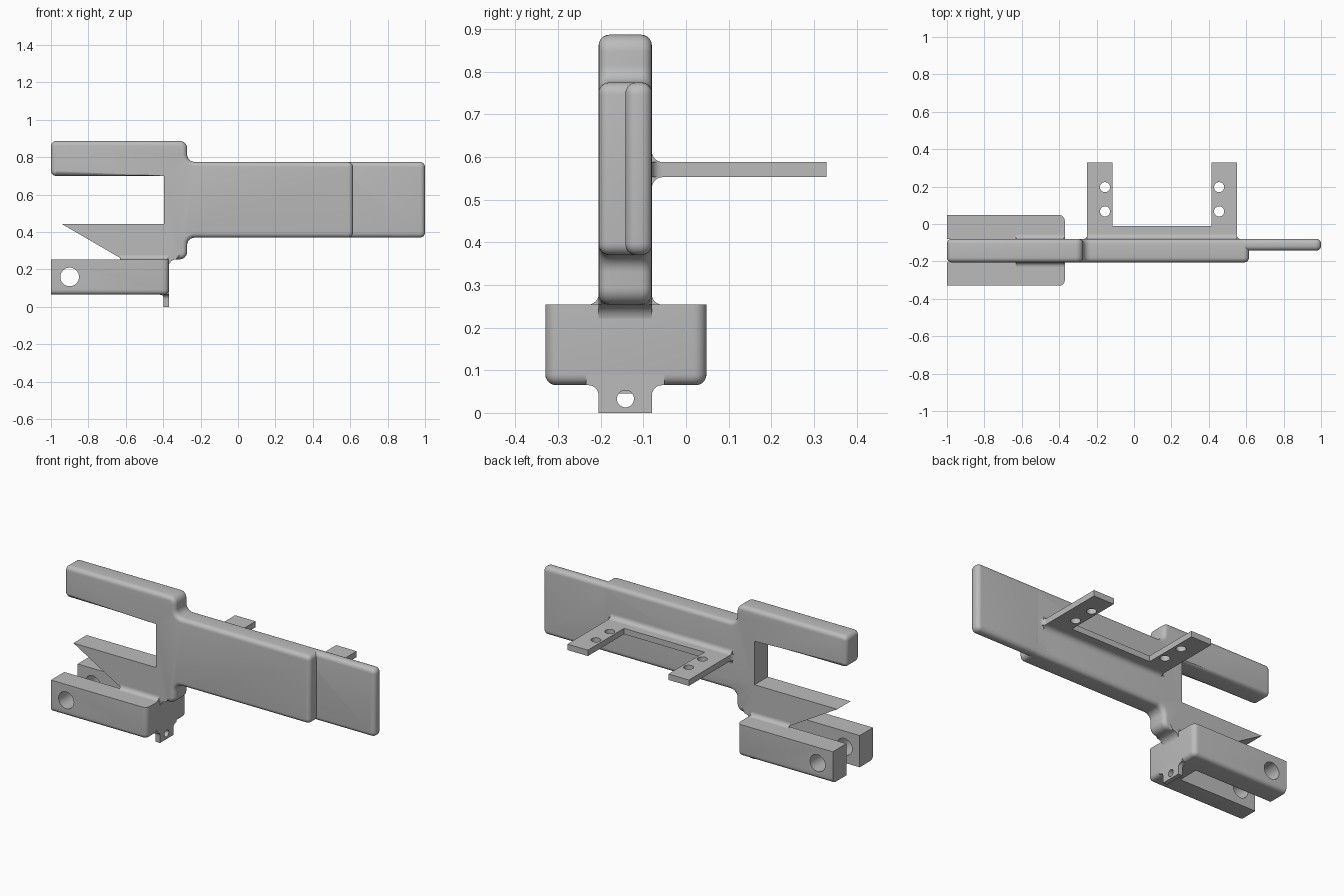
import bpy, bmesh, math
from mathutils import Vector

cube = bpy.data.objects.get("Cube")
if cube:
    bpy.data.objects.remove(cube, do_unlink=True)

grey = bpy.data.materials.new("plain grey")
grey.use_nodes = True
grey.diffuse_color = (0.5, 0.5, 0.5, 1)
grey.node_tree.nodes["Principled BSDF"].inputs["Base Color"].default_value = (0.5, 0.5, 0.5, 1)

BACK, FRONT, ROUND = -0.08, -0.205, 0.025
PLACE = {"X": lambda a, b, t: (t, a, b),
         "Y": lambda a, b, t: (a, t, b),
         "Z": lambda a, b, t: (a, b, t)}


def rounded(points, steps=6):
    """Outline of (a, b, radius) corners with arcs where the radius is not zero."""
    out = []
    for i, (a, b, r) in enumerate(points):
        p = Vector((a, b))
        if not r:
            out.append(p)
            continue
        u = (Vector(points[i - 1][:2]) - p).normalized()
        v = (Vector(points[(i + 1) % len(points)][:2]) - p).normalized()
        half = u.angle(v) / 2
        centre = p + (u + v).normalized() * r / math.sin(half)
        start = p + u * r / math.tan(half) - centre
        end = p + v * r / math.tan(half) - centre
        sweep = start.angle(end)
        for k in range(steps + 1):
            f = k / steps
            out.append(centre + (start * math.sin((1 - f) * sweep)
                                 + end * math.sin(f * sweep)) / math.sin(sweep))
    return out


def prism(name, outline, axis, lo, hi, rim=None, width=ROUND):
    """Extrude an outline along an axis, rounding the cap edges chosen by rim(midpoint)."""
    bm = bmesh.new()
    place = PLACE[axis]
    ends = [[bm.verts.new(place(p[0], p[1], t)) for p in outline] for t in (lo, hi)]
    caps = [bm.faces.new(e) for e in ends]
    n = len(outline)
    for i in range(n):
        j = (i + 1) % n
        bm.faces.new((ends[0][i], ends[0][j], ends[1][j], ends[1][i]))
    bmesh.ops.recalc_face_normals(bm, faces=bm.faces)
    if rim:
        edges = [e for c in caps for e in c.edges
                 if rim((e.verts[0].co + e.verts[1].co) / 2)]
        bmesh.ops.bevel(bm, geom=edges, offset=width, segments=5, profile=0.5,
                        affect="EDGES", clamp_overlap=False)
    mesh = bpy.data.meshes.new(name)
    bm.to_mesh(mesh)
    bm.free()
    mesh.materials.append(grey)
    ob = bpy.data.objects.new(name, mesh)
    bpy.context.collection.objects.link(ob)
    return ob


def activate(ob):
    bpy.ops.object.select_all(action="DESELECT")
    ob.select_set(True)
    bpy.context.view_layer.objects.active = ob


def drill(ob, axis, a, b, r, lo, hi):
    """Cut a round hole along an axis."""
    ring = [(a + r * math.cos(math.tau * k / 32), b + r * math.sin(math.tau * k / 32))
            for k in range(32)]
    cutter = prism("hole_cutter", ring, axis, lo, hi)
    cutter.hide_render = True
    activate(ob)
    mod = ob.modifiers.new("hole", "BOOLEAN")
    mod.operation, mod.solver, mod.object = "DIFFERENCE", "EXACT", cutter
    bpy.ops.object.modifier_apply(modifier=mod.name)
    bpy.data.objects.remove(cutter, do_unlink=True)


def fillet(name, corner, d1, d2, r, axis, lo, hi):
    """Concave strip filling an inside corner."""
    c, u, v = Vector(corner), Vector(d1), Vector(d2)
    arc = [c + r * (u + v - u * math.cos(t) - v * math.sin(t))
           for t in (math.pi / 2 * k / 6 for k in range(7))]
    return prism(name, [c] + arc, axis, lo, hi)


parts = []

# Main body: upper arm, broad block, and lower wedge running down into the fork
body = rounded([(-1, 0.7, 0.028), (-1, 0.887, 0.028), (-0.272, 0.887, 0.04),
                (-0.272, 0.775, 0.04), (0.615, 0.775, 0.028), (0.615, 0.37, 0.028),
                (-0.272, 0.37, 0.04), (-0.272, 0.254, 0.04), (-0.371, 0.254, 0.04),
                (-0.371, 0.18, 0), (-0.49, 0.18, 0), (-0.94, 0.442, 0),
                (-0.395, 0.442, 0), (-0.395, 0.7, 0)])
parts.append(prism("main_body", body, "Y", FRONT, BACK,
                   lambda m: m.z > 0.69 or (m.x > -0.33 and m.z > 0.25)))

# Thin end plate, flush with the back of the body
plate = rounded([(0.5, 0.37, 0.028), (1, 0.37, 0.028), (1, 0.775, 0.028), (0.5, 0.775, 0.028)])
parts.append(prism("end_plate", plate, "Y", -0.142, BACK, lambda m: True))

# Fork with two arms and a cross hole
fork = rounded([(-1, -0.33, 0), (-0.37, -0.33, 0.03), (-0.37, 0.048, 0.03), (-1, 0.048, 0),
                (-1, BACK, 0), (-0.49, BACK, 0), (-0.49, FRONT, 0), (-1, FRONT, 0)])
fork_ob = prism("fork", fork, "Z", 0.065, 0.254,
                lambda m: m.z < 0.1 and (m.y < -0.3 or m.y > 0.02 or m.x > -0.4))
drill(fork_ob, "Y", -0.9, 0.16, 0.05, -0.5, 0.2)
parts.append(fork_ob)

# Small tab under the fork, flared where it joins
tab = rounded([(FRONT, 0, 0), (BACK, 0, 0), (BACK, 0.065, 0.024), (-0.05, 0.065, 0),
               (-0.05, 0.1, 0), (-0.235, 0.1, 0), (-0.235, 0.065, 0), (FRONT, 0.065, 0.024)])
tab_ob = prism("tab", tab, "X", -0.398, -0.37)
drill(tab_ob, "X", -0.142, 0.033, 0.02, -0.5, -0.3)
parts.append(tab_ob)
parts.append(fillet("tab_fillet", (-0.398, 0.065), (-1, 0), (0, -1), 0.02, "Y", FRONT, BACK))

# Rear bracket with two drilled prongs
bracket = rounded([(-0.25, -0.1, 0), (-0.25, 0.33, 0), (-0.115, 0.33, 0), (-0.115, -0.01, 0),
                   (0.415, -0.01, 0), (0.415, 0.33, 0), (0.55, 0.33, 0), (0.55, -0.1, 0)])
bracket_ob = prism("rear_bracket", bracket, "Z", 0.553, 0.588)
for x in (-0.155, 0.455):
    for y in (0.067, 0.197):
        drill(bracket_ob, "Z", x, y, 0.027, 0.4, 0.7)
parts.append(bracket_ob)

# Fillets where the bracket meets the body
for label, z, up in (("upper", 0.588, 1), ("lower", 0.553, -1)):
    parts.append(fillet("bracket_fillet_" + label, (BACK, z), (1, 0), (0, up),
                        0.026, "X", -0.25, 0.55))
for label, x, side in (("right", -0.25, -1), ("left", 0.55, 1)):
    parts.append(fillet("bracket_fillet_" + label, (x, BACK), (side, 0), (0, 1),
                        0.022, "Z", 0.553, 0.588))

# Fillets where the body meets the top of the fork
for label, y, side in (("front", FRONT, -1), ("back", BACK, 1)):
    parts.append(fillet("fork_fillet_" + label, (y, 0.254), (side, 0), (0, 1),
                        0.024, "X", -0.63, -0.375))

for ob in parts:
    activate(ob)
    bpy.ops.object.shade_smooth_by_angle(angle=math.radians(35))
